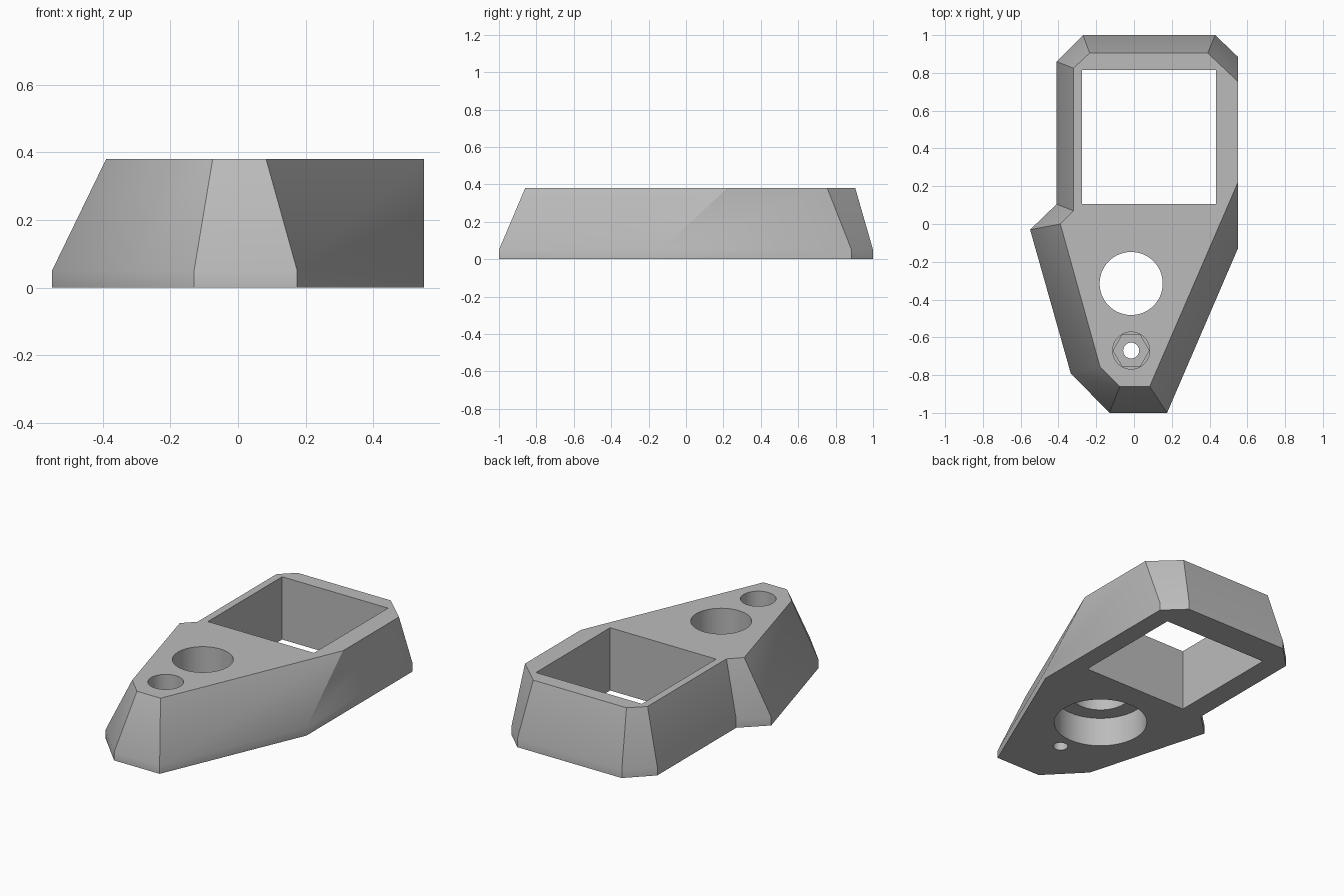
import bpy
import bmesh
from math import radians

cube = bpy.data.objects.get("Cube")
if cube:
    bpy.data.objects.remove(cube, do_unlink=True)

HEIGHT = 0.38
LIP = 0.05

grey = bpy.data.materials.new("light grey")
grey.use_nodes = True
grey.diffuse_color = (0.5, 0.5, 0.5, 1)
grey.node_tree.nodes["Principled BSDF"].inputs["Base Color"].default_value = (0.5, 0.5, 0.5, 1)

# Matching corners of the base and of the narrower top, counterclockwise
base = [(-0.13, -1), (0.175, -1), (0.55, -0.13), (0.55, 0.885), (0.43, 1),
        (-0.27, 1), (-0.41, 0.86), (-0.41, 0.105), (-0.55, -0.03), (-0.335, -0.79)]
top = [(-0.075, -0.86), (0.083, -0.86), (0.55, 0.22), (0.55, 0.755), (0.39, 0.905),
       (-0.235, 0.905), (-0.32, 0.825), (-0.32, 0.07), (-0.39, 0), (-0.18, -0.755)]


def loft(name, sections):
    """Solid skinned through (outline, height) sections."""
    bm = bmesh.new()
    rings = [[bm.verts.new((x, y, z)) for x, y in outline] for outline, z in sections]
    count = len(rings[0])
    for low, high in zip(rings, rings[1:]):
        for i in range(count):
            j = (i + 1) % count
            bm.faces.new((low[i], low[j], high[j], high[i]))
    bm.faces.new(rings[0][::-1])
    bm.faces.new(rings[-1])
    mesh = bpy.data.meshes.new(name)
    bm.to_mesh(mesh)
    bm.free()
    obj = bpy.data.objects.new(name, mesh)
    bpy.context.collection.objects.link(obj)
    mesh.materials.append(grey)
    return obj


def round_cutter(name, y, radius, low, high, sides=64):
    bpy.ops.mesh.primitive_cylinder_add(vertices=sides, radius=radius, depth=high - low,
                                        location=(-0.015, y, (low + high) / 2))
    obj = bpy.context.object
    obj.name = name
    obj.data.materials.append(grey)
    if sides == 6:  # corners point sideways
        obj.rotation_euler.z = radians(30)
    return obj


# Tapered body with a short upright lip
body = loft("bracket_body", [(base, 0), (base, LIP), (top, HEIGHT)])

# Square window, stepped bore, and bolt hole with a nut pocket
window = [(-0.275, 0.105), (0.435, 0.105), (0.435, 0.815), (-0.275, 0.815)]
cutters = [
    loft("window_cutter", [(window, -0.1), (window, 0.5)]),
    round_cutter("bore_cutter", -0.315, 0.167, -0.1, 0.5),
    round_cutter("counterbore_cutter", -0.315, 0.264, -0.1, 0.18),
    round_cutter("bolt_cutter", -0.67, 0.042, -0.1, 0.5),
    round_cutter("nut_cutter", -0.67, 0.095, 0.1, 0.3, sides=6),
    round_cutter("bolt_head_cutter", -0.67, 0.098, 0.19, 0.5),
]

bpy.ops.object.select_all(action="DESELECT")
body.select_set(True)
bpy.context.view_layer.objects.active = body
for cutter in cutters:
    cutter.hide_render = True
    mod = body.modifiers.new("cut", "BOOLEAN")
    mod.operation = "DIFFERENCE"
    mod.solver = "EXACT"
    mod.object = cutter
    bpy.ops.object.modifier_apply(modifier=mod.name)
    bpy.data.objects.remove(cutter, do_unlink=True)

bpy.ops.object.shade_smooth_by_angle(angle=radians(30))
